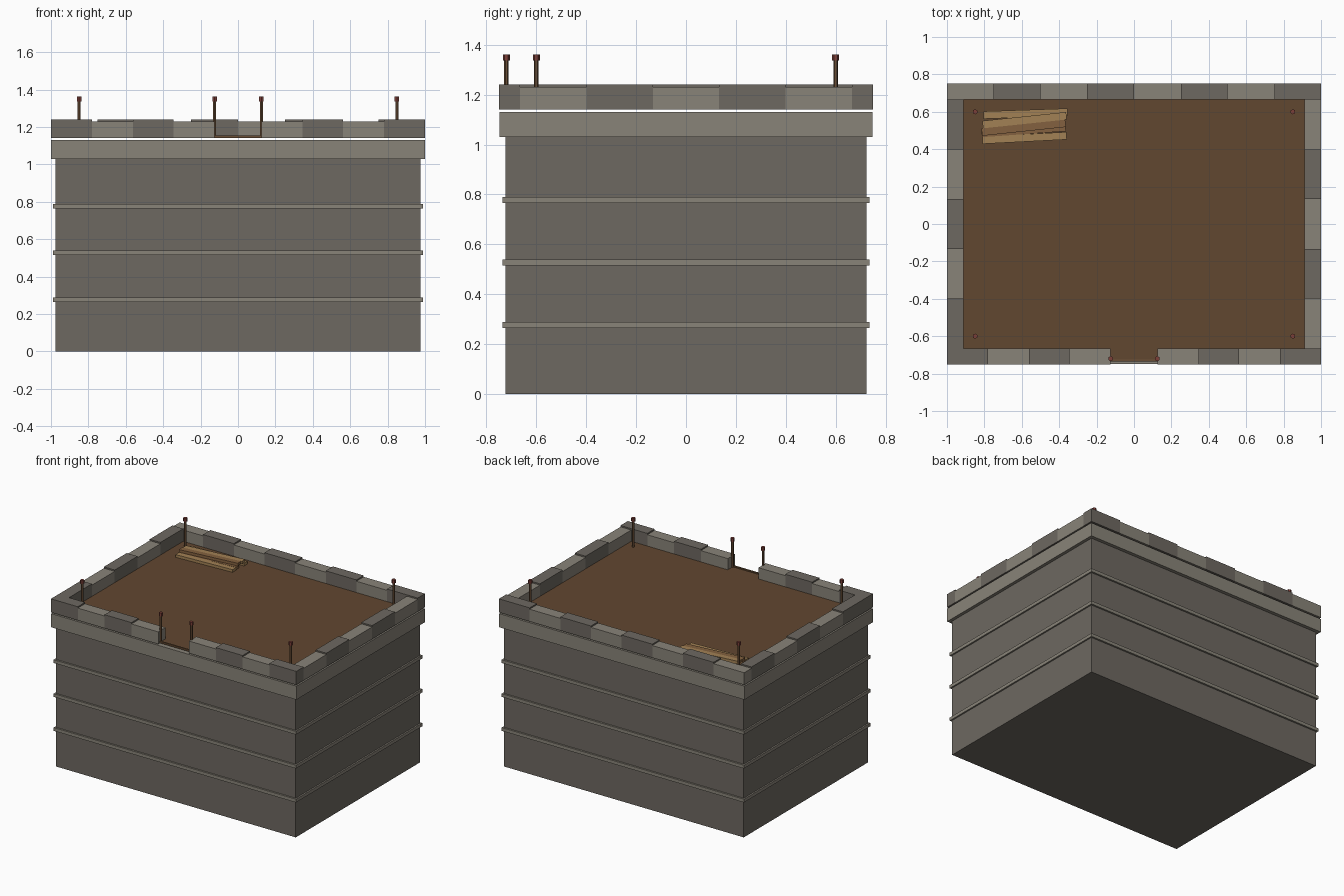
import bpy
from math import radians

if "Cube" in bpy.data.objects:
    bpy.data.objects.remove(bpy.data.objects["Cube"])


def mat(name, r, g, b):
    m = bpy.data.materials.new(name)
    m.diffuse_color = (r, g, b, 1)
    m.use_nodes = True
    m.node_tree.nodes["Principled BSDF"].inputs["Base Color"].default_value = m.diffuse_color
    return m


dark = mat("dark_stone", 0.155, 0.14, 0.12)
light = mat("light_stone", 0.25, 0.23, 0.19)
earth = mat("earth", 0.12, 0.063, 0.03)
wood = mat("wood", 0.14, 0.075, 0.035)
plank_a = mat("plank_light", 0.36, 0.22, 0.09)
plank_b = mat("plank_dark", 0.23, 0.12, 0.05)
red = mat("red_cap", 0.2, 0.05, 0.04)


def box(name, x0, x1, y0, y1, z0, z1, m, rot=0):
    bpy.ops.mesh.primitive_cube_add(size=1, location=((x0 + x1) / 2, (y0 + y1) / 2, (z0 + z1) / 2),
                                    rotation=(0, 0, radians(rot)))
    o = bpy.context.object
    o.name = name
    o.scale = (x1 - x0, y1 - y0, z1 - z0)
    o.data.materials.append(m)
    return o


def rod(name, x, y, z0, z1, r, m):
    bpy.ops.mesh.primitive_cylinder_add(vertices=6, radius=r, depth=z1 - z0,
                                        location=(x, y, (z0 + z1) / 2))
    o = bpy.context.object
    o.name = name
    o.data.materials.append(m)


# Stone body with string courses and cornice
box("tower_body", -0.977, 0.977, -0.723, 0.723, 0, 1.03, dark)
for z in (0.277, 0.527, 0.777):
    box("string_course", -0.988, 0.988, -0.736, 0.736, z - 0.012, z + 0.012, light)
box("cornice", -1, 1, -0.748, 0.748, 1.03, 1.13, light)

# Earth floor and gateway floor
box("floor", -0.915, 0.915, -0.665, 0.67, 1.14, 1.147, earth)
box("gate_floor", -0.125, 0.125, -0.73, -0.665, 1.14, 1.147, earth)


# Parapet blocks, alternating tall dark and low light
def block(x0, x1, y0, y1, tall):
    box("parapet_block", x0, x1, y0, y1, 1.14, 1.24 if tall else 1.23, dark if tall else light)


for i in range(8):
    block(-1 + i * 0.25, -0.75 + i * 0.25, 0.665, 0.75, i % 2 == 1)
for i in range(4):
    a, b = 1 - i * 0.21875, 1 - (i + 1) * 0.21875
    block(b, a, -0.75, -0.665, i % 2 == 0)
    block(-a, -b, -0.75, -0.665, i % 2 == 0)
for i in range(5):
    y0 = -0.665 + i * 0.266
    block(0.912, 1, y0, y0 + 0.266, i % 2 == 1)
    block(-1, -0.912, y0, y0 + 0.266, i % 2 == 0)

# Posts with red caps, and the gate sill
for x in (-1, 1):
    for px, py in ((0.85, -0.6), (0.85, 0.6), (0.125, -0.72)):
        rod("post", x * px, py, 1.145, 1.34, 0.009, wood)
        rod("post_cap", x * px, py, 1.337, 1.362, 0.014, red)
box("gate_sill", -0.125, 0.125, -0.735, -0.723, 1.145, 1.155, wood)

# Loose stack of planks
for cx, cy, z, rot, m in ((-0.58, 0.59, 1.147, 2, plank_a), (-0.59, 0.50, 1.147, 4, plank_b),
                          (-0.585, 0.46, 1.147, 3, plank_a), (-0.585, 0.555, 1.167, 6, plank_a),
                          (-0.59, 0.515, 1.167, 6, plank_b)):
    box("plank", cx - 0.225, cx + 0.225, cy - 0.02, cy + 0.02, z, z + 0.02, m, rot)
